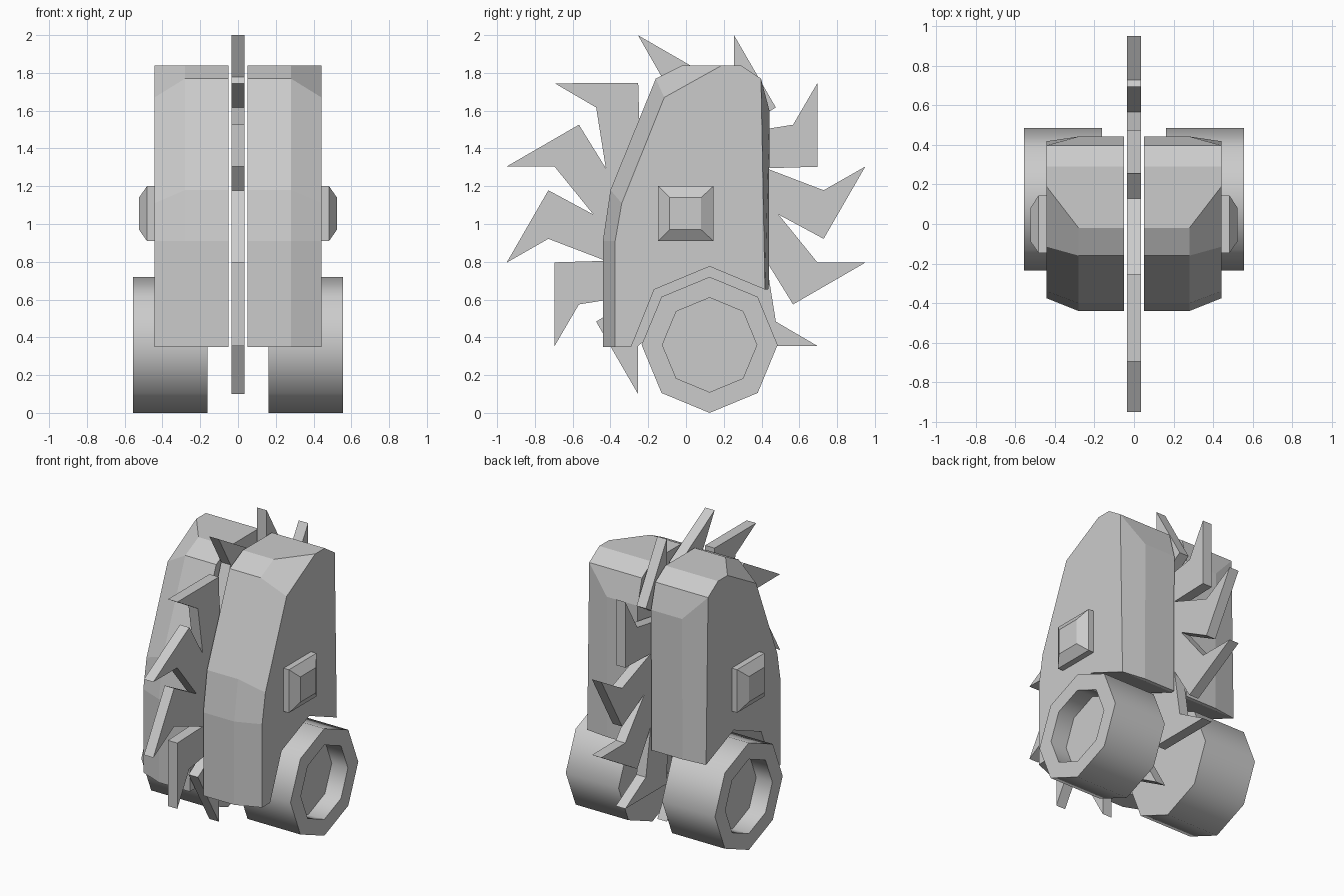
import bpy, bmesh
from math import sin, cos, radians, pi

if "Cube" in bpy.data.objects:
    bpy.data.objects.remove(bpy.data.objects["Cube"])


def loft(name, sections, mirror=True, smooth=False):
    """Skin equal-length (y, z) profiles placed at successive x positions, capping both ends."""
    bm = bmesh.new()
    rings = [[bm.verts.new((x, y, z)) for y, z in pts] for x, pts in sections]
    n = len(rings[0])
    for a, b in zip(rings, rings[1:]):
        for i in range(n):
            j = (i + 1) % n
            bm.faces.new((a[i], a[j], b[j], b[i]))
    bm.faces.new(rings[0])
    bm.faces.new(rings[-1])
    bmesh.ops.remove_doubles(bm, verts=bm.verts, dist=0.0005)
    bmesh.ops.recalc_face_normals(bm, faces=bm.faces)
    mesh = bpy.data.meshes.new(name)
    bm.to_mesh(mesh)
    bm.free()
    obj = bpy.data.objects.new(name, mesh)
    bpy.context.collection.objects.link(obj)
    if smooth:
        bpy.ops.object.select_all(action='DESELECT')
        obj.select_set(True)
        bpy.context.view_layer.objects.active = obj
        bpy.ops.object.shade_smooth_by_angle(angle=radians(50))
    if mirror:
        obj.modifiers.new("Mirror", 'MIRROR').use_axis = (True, False, False)
    return obj


def octagon(r, y=0.125, z=0.36):
    return [(y + r * cos(i * pi / 4), z + r * sin(i * pi / 4)) for i in range(8)]


def box(y0, y1, z0, z1):
    return [(y0, z0), (y1, z0), (y1, z1), (y0, z1)]


# Saw blade: 12 hooked teeth as (radius, angle relative to tip)
tooth = [(0.49, -15), (0.74, -25), (0.983, 0), (0.74, -5)]
blade = []
for k in range(12):
    for r, a in tooth:
        t = radians(15 + 30 * k + a)
        blade.append((r * cos(t), 1.05 + r * sin(t)))
loft("saw_blade", [(-0.035, blade), (0.035, blade)], mirror=False)

# Body halves: wheel-arch cutout below, chamfered towards the outside
arch = [(0.418, 0.653), (0.125, 0.775), (-0.168, 0.653), (-0.29, 0.35)]
inner = [(-0.44, 0.35), (-0.44, 0.91), (-0.40, 1.18), (-0.16, 1.77), (-0.02, 1.84),
         (0.29, 1.84), (0.397, 1.77), (0.442, 1.60), (0.438, 0.655)] + arch
outer = [(-0.375, 0.35), (-0.375, 0.91), (-0.34, 1.11), (-0.115, 1.67), (0.19, 1.84),
         (0.29, 1.84), (0.397, 1.77), (0.397, 1.77), (0.418, 0.653)] + arch
loft("body_half", [(0.05, inner), (0.28, inner), (0.442, outer)])

# Axle caps on the outer sides
base = box(-0.147, 0.145, 0.91, 1.20)
loft("axle_cap", [(0.43, base), (0.482, base), (0.524, box(-0.087, 0.08, 0.97, 1.14))])

# Wheels with recessed hubs
loft("wheel", [(0.162, octagon(0.36)), (0.555, octagon(0.36)),
               (0.555, octagon(0.25)), (0.435, octagon(0.25))], smooth=True)
